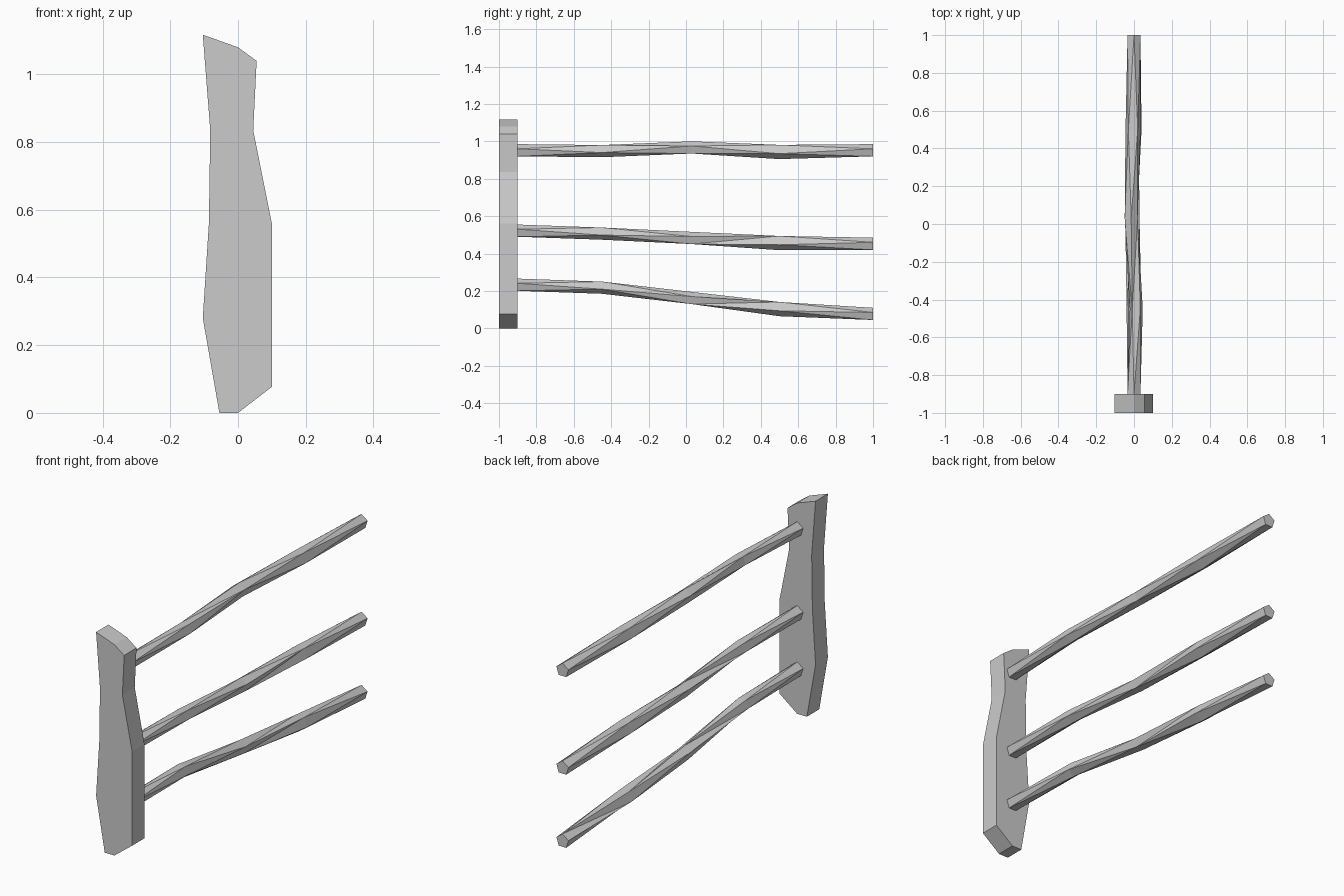
import bpy, bmesh, math

cube = bpy.data.objects.get("Cube")
if cube:
    bpy.data.objects.remove(cube, do_unlink=True)

# One plain grey for the whole fence piece
grey = bpy.data.materials.new("plain_grey")
grey.use_nodes = True
grey.diffuse_color = (0.6, 0.6, 0.6, 1)
grey.node_tree.nodes["Principled BSDF"].inputs["Base Color"].default_value = grey.diffuse_color


def loft(name, rings):
    """Skin a row of equal rings and cap both ends."""
    bm = bmesh.new()
    rows = [[bm.verts.new(p) for p in ring] for ring in rings]
    for a, b in zip(rows, rows[1:]):
        for i in range(len(a)):
            j = (i + 1) % len(a)
            bm.faces.new((a[i], a[j], b[j], b[i]))
    bm.faces.new(rows[0])
    bm.faces.new(rows[-1])
    bmesh.ops.recalc_face_normals(bm, faces=bm.faces)
    mesh = bpy.data.meshes.new(name)
    bm.to_mesh(mesh)
    bm.free()
    mesh.materials.append(grey)
    obj = bpy.data.objects.new(name, mesh)
    bpy.context.scene.collection.objects.link(obj)
    return obj


# Rough-cut upright post: outline in x, z
outline = [(-0.055, 0), (0, 0), (0.1, 0.077), (0.1, 0.56), (0.045, 0.835),
           (0.055, 1.04), (0, 1.08), (-0.104, 1.117), (-0.082, 0.835),
           (-0.086, 0.56), (-0.104, 0.28)]
loft("post", [[(x, y, z) for x, z in outline] for y in (-1, -0.9)])


# Crooked five-sided rails, with every other ring turned half a side
STATIONS = [-0.9, -0.45, 0.03, 0.5, 1]
RADII = [0.036, 0.036, 0.036, 0.042, 0.036]


def rail(name, heights, sway):
    rings = []
    for k, (y, r, h, x) in enumerate(zip(STATIONS, RADII, heights, sway)):
        start = math.pi / 2 + (k % 2) * math.pi / 5
        angles = [start + i * math.tau / 5 for i in range(5)]
        rings.append([(x + r * math.cos(a), y, h + r * math.sin(a)) for a in angles])
    obj = loft(name, rings)
    bm = bmesh.new()
    bm.from_mesh(obj.data)
    bmesh.ops.triangulate(bm, faces=[f for f in bm.faces if len(f.verts) == 4])
    bm.to_mesh(obj.data)
    bm.free()


rail("top_rail", [0.949, 0.951, 0.964, 0.947, 0.949], [0, 0.012, -0.015, -0.005, 0])
rail("middle_rail", [0.519, 0.51, 0.48, 0.46, 0.449], [0, 0.005, -0.005, 0, 0])
rail("bottom_rail", [0.23, 0.221, 0.159, 0.107, 0.074], [0, -0.005, -0.012, 0, 0])
